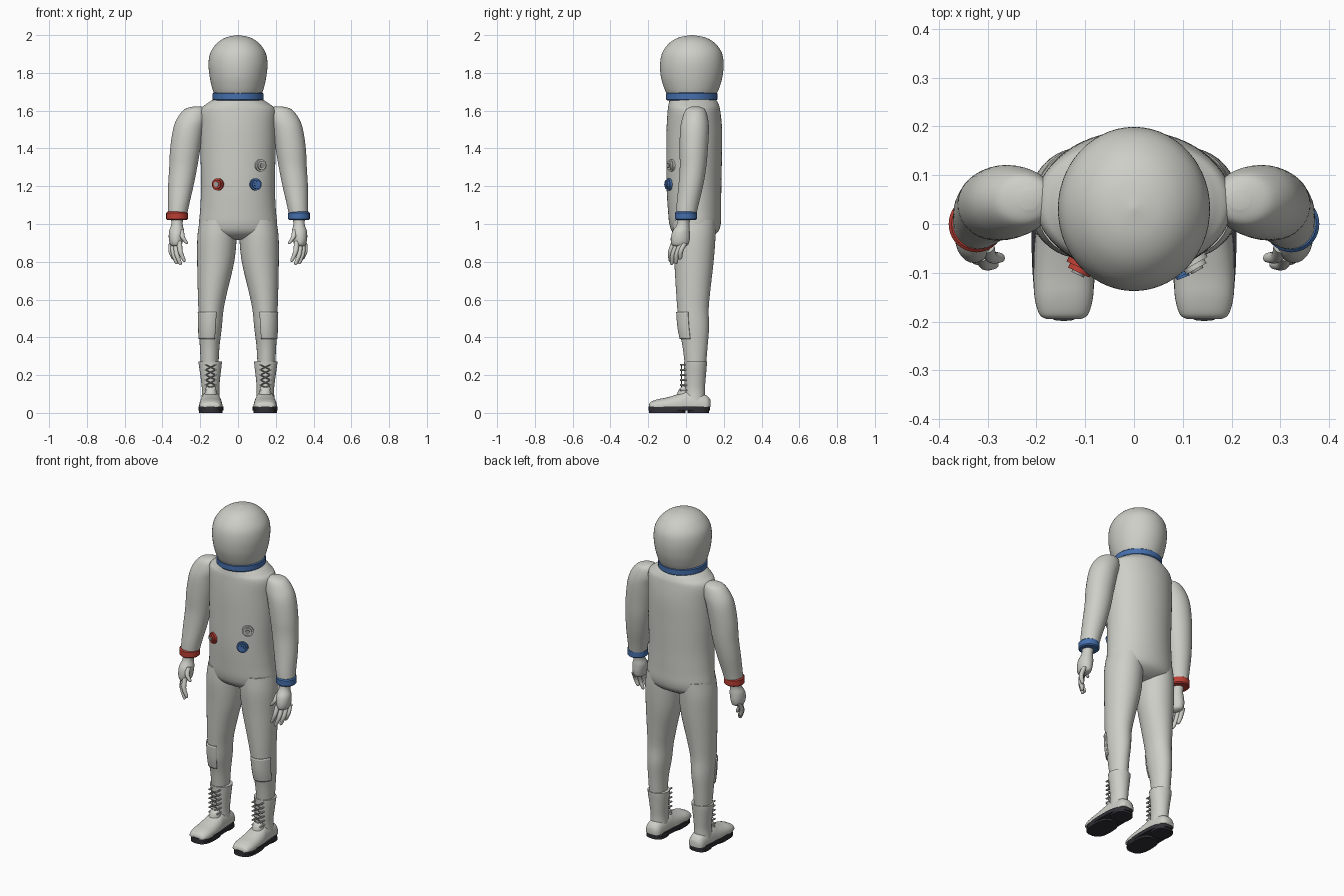
import bpy, bmesh, math
from mathutils import Vector

cube = bpy.data.objects.get("Cube")
if cube:
    bpy.data.objects.remove(cube, do_unlink=True)


def material(name, rgb, rough=0.6):
    m = bpy.data.materials.new(name)
    m.use_nodes = True
    m.diffuse_color = (*rgb, 1)
    bsdf = next(n for n in m.node_tree.nodes if n.type == 'BSDF_PRINCIPLED')
    bsdf.inputs["Base Color"].default_value = (*rgb, 1)
    bsdf.inputs["Roughness"].default_value = rough
    return m


SUIT = material("suit_white", (0.62, 0.62, 0.58))
BLUE = material("fitting_blue", (0.06, 0.16, 0.42))
RED = material("fitting_red", (0.5, 0.05, 0.035))
SOLE = material("sole_black", (0.03, 0.03, 0.036))
METAL = material("fitting_grey", (0.34, 0.34, 0.33))


def finish(name, bm, mat, angle=40):
    bmesh.ops.recalc_face_normals(bm, faces=bm.faces)
    me = bpy.data.meshes.new(name)
    bm.to_mesh(me)
    bm.free()
    me.materials.append(mat)
    me.shade_smooth()
    me.set_sharp_from_angle(angle=math.radians(angle))
    ob = bpy.data.objects.new(name, me)
    bpy.context.collection.objects.link(ob)
    return ob


def smooth_rings(rings, steps):
    """Catmull-Rom interpolation between cross-sections."""
    if steps == 1:
        return rings
    pts = [rings[0], *rings, rings[-1]]
    out = []
    for i in range(1, len(pts) - 2):
        for k in range(steps):
            t = k / steps
            out.append([0.5 * (2 * b + (c - a) * t + (2 * a - 5 * b + 4 * c - d) * t ** 2
                               + (3 * b - a - 3 * c + d) * t ** 3)
                        for a, b, c, d in zip(*pts[i - 1:i + 3])])
    return out + [rings[-1]]


def loft(name, rings, mat, side=1, steps=6, n=40, axis='z', power=2.0, floor=-1, arc=None):
    """Skin (x, y, z, radius_a, radius_b) sections; arc gives an open strip in degrees."""
    bm = bmesh.new()
    start, end = arc or (0, 360)
    count = n + 1 if arc else n
    rows = []
    for x, y, z, ra, rb in smooth_rings(rings, steps):
        row = []
        for i in range(count):
            a = math.radians(start + (end - start) * i / n)
            u, v = [math.copysign(abs(f) ** (2 / power), f) for f in (math.cos(a), math.sin(a))]
            p = (x + ra * u, y + rb * v, z) if axis == 'z' else (x + ra * u, y, max(z + rb * v, floor))
            row.append(bm.verts.new((side * p[0], p[1], p[2])))
        rows.append(row)
    for r, q in zip(rows, rows[1:]):
        for i in range(n):
            j = (i + 1) % count
            bm.faces.new((r[i], r[j], q[j], q[i]))
    if not arc:
        bm.faces.new(rows[0])
        bm.faces.new(rows[-1])
    return finish(name, bm, mat)


def rods(name, items, mat, n=8):
    """Cylinders given as (start, end, radius)."""
    bm = bmesh.new()
    for p, q, r in items:
        p, d = Vector(p), Vector(q) - Vector(p)
        mx = d.to_track_quat('Z', 'Y').to_matrix().to_4x4()
        mx.translation = p + d / 2
        bmesh.ops.create_cone(bm, cap_ends=True, segments=n, radius1=r, radius2=r,
                              depth=d.length, matrix=mx)
    return finish(name, bm, mat)


def band(name, x, y, z, rx, ry, h, mat, side=1):
    """Rounded ring band."""
    b = 0.006
    loft(name, [(x, y, z - h, rx - b, ry - b), (x, y, z - h + b, rx, ry),
                (x, y, z + h - b, rx, ry), (x, y, z + h, rx - b, ry - b)], mat, side, steps=1)


# Helmet, collar and torso
loft("helmet", [(0, .03, 1.685, .125, .13), (0, .03, 1.72, .137, .146), (0, .03, 1.78, .15, .163),
                (0, .031, 1.85, .156, .168), (0, .032, 1.91, .145, .156), (0, .032, 1.96, .108, .118),
                (0, .032, 1.988, .062, .068), (0, .032, 2, .003, .003)], SUIT, n=56)
band("neck_ring", 0, .03, 1.675, .135, .136, .021, BLUE)
loft("torso", [(0, .035, 1.665, .122, .12), (0, .04, 1.635, .168, .132), (0, .042, 1.6, .2, .139),
               (0, .044, 1.5, .2, .147), (0, .043, 1.35, .198, .147), (0, .042, 1.2, .195, .145),
               (0, .045, 1.08, .2, .141), (0, .048, 1, .206, .136), (0, .048, .955, .195, .118),
               (0, .045, .925, .13, .075), (0, .045, .915, .04, .03)], SUIT, n=56)

# Chest hose fittings, pointing outward from the torso surface
for name, x, z, mat, cap in (("red_port", -.105, 1.21, RED, METAL), ("blue_port", .092, 1.21, BLUE, BLUE),
                             ("grey_port", .118, 1.31, SUIT, METAL)):
    rx, ry, cy = .196, .146, .042
    y = cy - ry * math.sqrt(1 - (x / rx) ** 2)
    out = Vector((x / rx ** 2, (y - cy) / ry ** 2, 0)).normalized()
    p = Vector((x, y, z))
    rods(name, [(p - out * .015, p + out * .01, .032), (p, p + out * .02, .024)], mat, 28)
    rods(name + "_cap", [(p, p + out * .025, .014)], cap, 20)

LEG = [(.105, .045, 1.02, .098, .112), (.111, .043, .93, .104, .113), (.118, .042, .8, .098, .104),
       (.134, .038, .65, .079, .091), (.143, .037, .55, .067, .083), (.147, .042, .45, .061, .08),
       (.15, .048, .35, .052, .066), (.15, .05, .24, .046, .055)]
ARM = [(.215, .05, 1.622, .02, .02), (.225, .05, 1.607, .058, .05), (.242, .048, 1.56, .08, .068),
       (.262, .045, 1.5, .082, .076), (.279, .041, 1.4, .08, .075), (.29, .037, 1.3, .074, .07),
       (.303, .025, 1.2, .067, .065), (.315, .008, 1.1, .056, .058), (.322, 0, 1.035, .05, .052)]
FINGERS = {"index": ((.31, -.062, .91), (.285, -.085, .8)), "middle": ((.328, -.045, .9), (.305, -.077, .782)),
           "ring": ((.343, -.025, .9), (.325, -.056, .787)), "little": ((.352, -.005, .9), (.343, -.033, .812)),
           "thumb": ((.3, -.045, .97), (.272, -.072, .895))}

for side, label, cuff in ((1, "left_", BLUE), (-1, "right_", RED)):
    # Arm, cuff and hand
    loft(label + "arm", ARM, SUIT, side)
    band(label + "cuff", .323, 0, 1.043, .057, .058, .022, cuff, side)
    loft(label + "hand", [(.322, -.005, 1.05, .036, .036), (.323, -.015, 1, .03, .033),
                          (.325, -.026, .96, .04, .046), (.328, -.03, .92, .038, .05),
                          (.328, -.032, .89, .03, .043), (.328, -.034, .88, .012, .02)], SUIT, side, n=24)
    for finger, (a, b) in FINGERS.items():
        a, b = Vector(a), Vector(b)
        bulge = Vector((.008, -.008, 0))
        path = [(a, .014), (a.lerp(b, .5) + bulge, .013), (a.lerp(b, .9), .01), (b, .003)]
        loft(label + finger + "_finger", [(*p, r, r) for p, r in path], SUIT, side, steps=4, n=12)

    # Leg and knee patch
    loft(label + "leg", LEG, SUIT, side)
    strip = [r for r in smooth_rings(LEG, 12) if .39 < r[2] < .535]
    patch = loft(label + "knee_patch", [(x, y, z, a + .003, b + .003) for x, y, z, a, b in strip],
                 SUIT, side, steps=1, n=20, arc=(-115, -18))
    mod = patch.modifiers.new("thickness", 'SOLIDIFY')
    mod.thickness, mod.offset = .008, 0

    # Boot shaft, shoe and tongue
    loft(label + "boot_shaft", [(.145, .046, .06, .05, .056), (.145, .046, .12, .046, .054),
                                (.146, .048, .18, .051, .056), (.147, .05, .25, .06, .06),
                                (.147, .05, .272, .062, .061)], SUIT, side)
    loft(label + "shoe", [(.144, -.195, .034, .035, .012), (.144, -.185, .034, .05, .025),
                          (.144, -.15, .034, .06, .038), (.144, -.1, .034, .062, .048),
                          (.144, -.04, .034, .06, .066), (.144, 0, .034, .055, .082),
                          (.144, .06, .034, .052, .075), (.144, .11, .034, .046, .057),
                          (.144, .129, .034, .028, .035)], SUIT, side, axis='y', power=2.4, floor=.03)
    loft(label + "tongue", [(.144, -.015, .09, .034, .035), (.144, -.014, .12, .03, .026),
                            (.144, -.01, .14, .024, .012)], SUIT, side, n=24)

    # Sole with separate tread and heel
    for part, y, z0, z1, rx, ry in (("sole", -.036, .012, .034, .066, .163),
                                    ("tread", -.1, 0, .014, .063, .097), ("heel", .065, 0, .014, .056, .056)):
        loft(label + part, [(.144, y, z0, rx, ry), (.144, y, z1, rx, ry)], SOLE, side, steps=1, power=2.7)

    # Crossed laces over protruding hooks
    laces, hooks = [], []
    rows = [.12 + i * .027 for i in range(6)]
    for i, z in enumerate(rows):
        for e in (-1, 1):
            x = side * .145 + e * .027
            hooks.append(((x, .01, z), (x, -.032, z), .005))
            if i + 1 < len(rows):
                laces.append(((x, -.024, z), (side * .145 - e * .027, -.024, rows[i + 1]), .003))
    rods(label + "lace_hooks", hooks, SUIT)
    rods(label + "laces", laces, METAL, 6)
